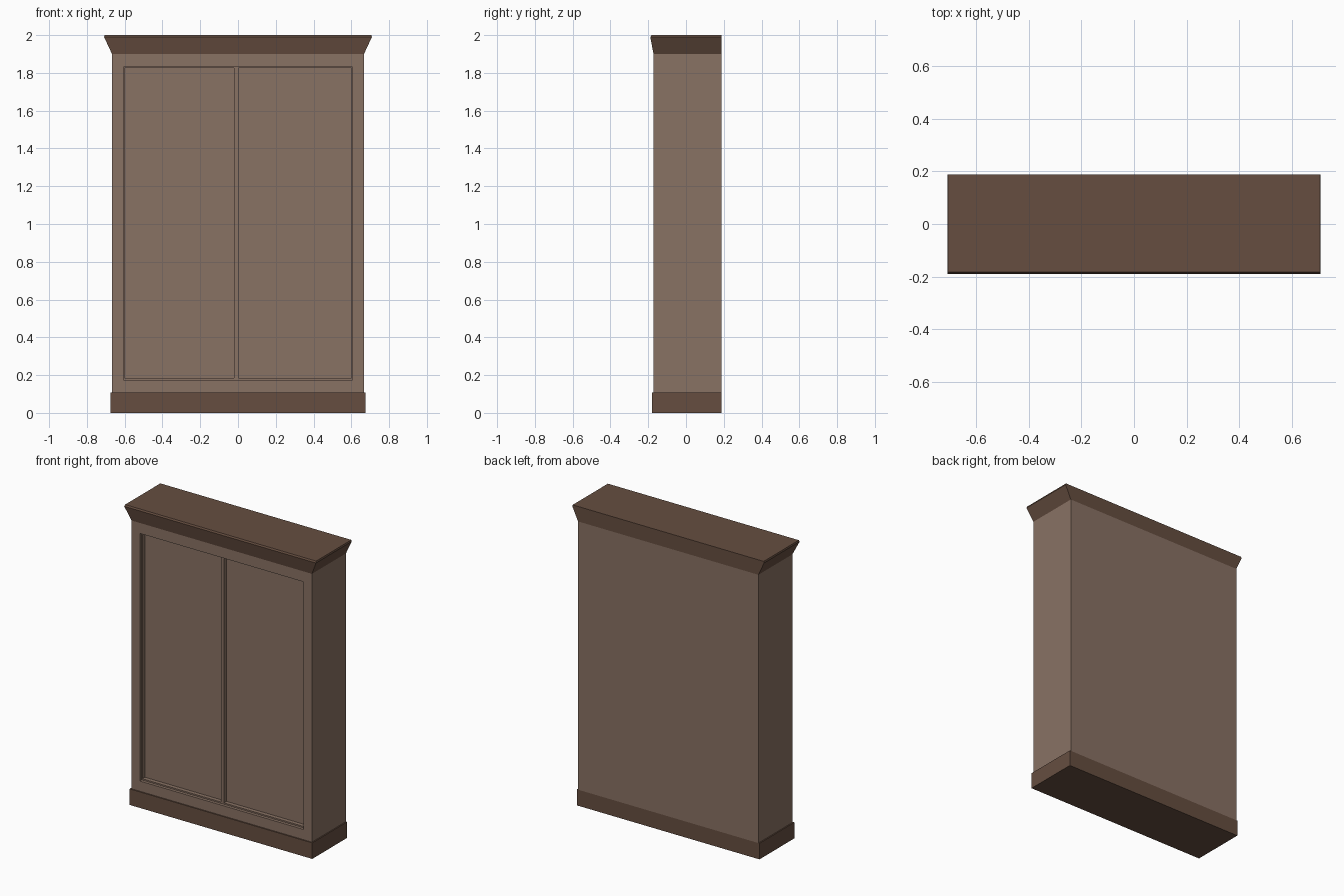
import bpy, bmesh

if "Cube" in bpy.data.objects:
    bpy.data.objects.remove(bpy.data.objects["Cube"])

BACK = 0.188


def material(name, rgb):
    m = bpy.data.materials.new(name)
    m.diffuse_color = (*rgb, 1)
    m.use_nodes = True
    m.node_tree.nodes["Principled BSDF"].inputs["Base Color"].default_value = m.diffuse_color
    return m


def loft(name, rings, mat):
    """Skin a stack of four-cornered rings and cap both ends."""
    bm = bmesh.new()
    loops = [[bm.verts.new(p) for p in ring] for ring in rings]
    for a, b in zip(loops, loops[1:]):
        for i in range(4):
            j = (i + 1) % 4
            bm.faces.new((a[i], a[j], b[j], b[i]))
    bm.faces.new(loops[0])
    bm.faces.new(loops[-1])
    bmesh.ops.recalc_face_normals(bm, faces=bm.faces)
    me = bpy.data.meshes.new(name)
    bm.to_mesh(me)
    bm.free()
    me.materials.append(mat)
    ob = bpy.data.objects.new(name, me)
    bpy.context.collection.objects.link(ob)
    return ob


def level(hx, front, z):
    """Horizontal ring, flush with the back of the cabinet."""
    return [(-hx, front, z), (hx, front, z), (hx, BACK, z), (-hx, BACK, z)]


def upright(x0, x1, z0, z1, y):
    """Vertical ring facing the front."""
    return [(x0, y, z0), (x1, y, z0), (x1, y, z1), (x0, y, z1)]


body_wood = material("body_wood", (0.25, 0.168, 0.127))
trim_wood = material("trim_wood", (0.133, 0.076, 0.051))

# Plinth
loft("plinth", [level(0.675, -0.18, 0), level(0.675, -0.18, 0.107)], trim_wood)

# Carcass with a stepped recess for the two front panels
loft("carcass", [
    upright(-0.667, 0.667, 0.107, 1.9, BACK),
    upright(-0.667, 0.667, 0.107, 1.9, -0.172),
    upright(-0.606, 0.606, 0.175, 1.83, -0.172),
    upright(-0.606, 0.606, 0.175, 1.83, -0.152),
    upright(-0.601, 0.601, 0.184, 1.825, -0.152),
    upright(-0.601, 0.601, 0.184, 1.825, -0.125),
], body_wood)

# Bar dividing the two panels
loft("centre_bar", [upright(-0.021, 0.003, 0.184, 1.825, -0.125),
                    upright(-0.021, 0.003, 0.184, 1.825, -0.152)], body_wood)

# Flared cornice with a small chamfer round the top
loft("cornice", [level(0.667, -0.172, 1.9),
                 level(0.709, -0.189, 1.99),
                 level(0.706, -0.183, 2.0)], trim_wood)
